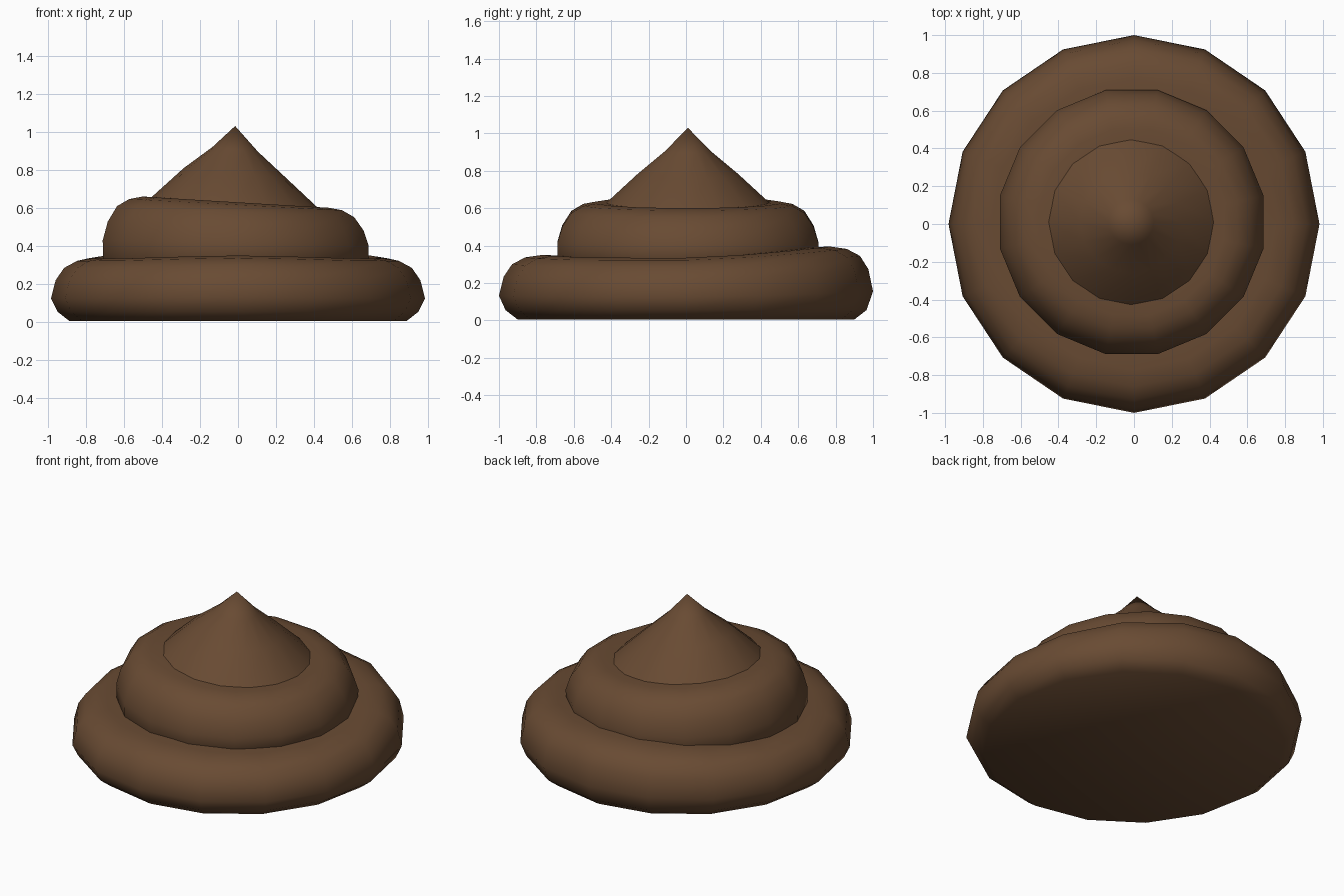
import bpy, bmesh
from math import sin, cos, pi, radians

if "Cube" in bpy.data.objects:
    bpy.data.objects.remove(bpy.data.objects["Cube"])

SIDES = 16
brown = bpy.data.materials.new("brown")
brown.diffuse_color = (0.14, 0.07, 0.033, 1)
brown.use_nodes = True
brown.node_tree.nodes["Principled BSDF"].inputs["Base Color"].default_value = brown.diffuse_color


def tier(name, profile, swell, centre=(0, 0), turn=0.0, x_scale=1.0):
    """Revolve (radius, z, swell weight) points; swell(angle) lifts one side of the coil."""
    bm = bmesh.new()
    rings = []
    for r, z, w in profile:
        if r == 0:
            rings.append([bm.verts.new((centre[0], centre[1], z))] * SIDES)
            continue
        ring = []
        for i in range(SIDES):
            a = 2 * pi * (i + turn) / SIDES
            ring.append(bm.verts.new((centre[0] + r * x_scale * cos(a),
                                      centre[1] + r * sin(a),
                                      z + w * swell(a))))
        rings.append(ring)
    for low, high in zip(rings, rings[1:]):
        for i in range(SIDES):
            j = (i + 1) % SIDES
            corners = dict.fromkeys((low[i], low[j], high[j], high[i]))
            bm.faces.new(list(corners))
    # close the open ends
    bm.faces.new(rings[0][::-1])
    if profile[-1][0] > 0:
        bm.faces.new(rings[-1])
    bmesh.ops.recalc_face_normals(bm, faces=bm.faces)
    mesh = bpy.data.meshes.new(name)
    bm.to_mesh(mesh)
    bm.free()
    mesh.materials.append(brown)
    ob = bpy.data.objects.new(name, mesh)
    bpy.context.collection.objects.link(ob)
    bpy.ops.object.select_all(action='DESELECT')
    ob.select_set(True)
    bpy.context.view_layer.objects.active = ob
    bpy.ops.object.shade_smooth_by_angle(angle=radians(50))
    return ob


# Wide bottom coil, lifted at the back where the spiral climbs
tier("bottom_coil",
     [(0.90, 0.005, 0), (0.965, 0.055, 0), (1.0, 0.125, 0.5), (0.975, 0.22, 0.9),
      (0.93, 0.285, 1), (0.86, 0.322, 1), (0.77, 0.335, 1), (0.62, 0.33, 1)],
     lambda a: 0.06 * max(0, sin(a)) ** 1.5 + 0.015 * max(0, -sin(a)) ** 6,
     x_scale=0.982)

# Middle coil, lifted on the left
tier("middle_coil",
     [(0.66, 0.25, 0), (0.71, 0.33, 0), (0.712, 0.40, 0.5), (0.685, 0.48, 0.8),
      (0.635, 0.55, 1), (0.57, 0.587, 1), (0.50, 0.60, 1), (0.36, 0.595, 1)],
     lambda a: 0.06 * (1 - cos(a)) / 2,
     centre=(-0.012, 0.01), turn=0.5)

# Pointed tip, leaning slightly to the left
tier("pointed_tip",
     [(0.46, 0.57, 1), (0.435, 0.60, 1), (0.27, 0.755, 0.9), (0.12, 0.895, 0.4), (0, 1.03, 0)],
     lambda a: 0.06 * (1 - cos(a)) / 2,
     centre=(-0.015, 0.01))
